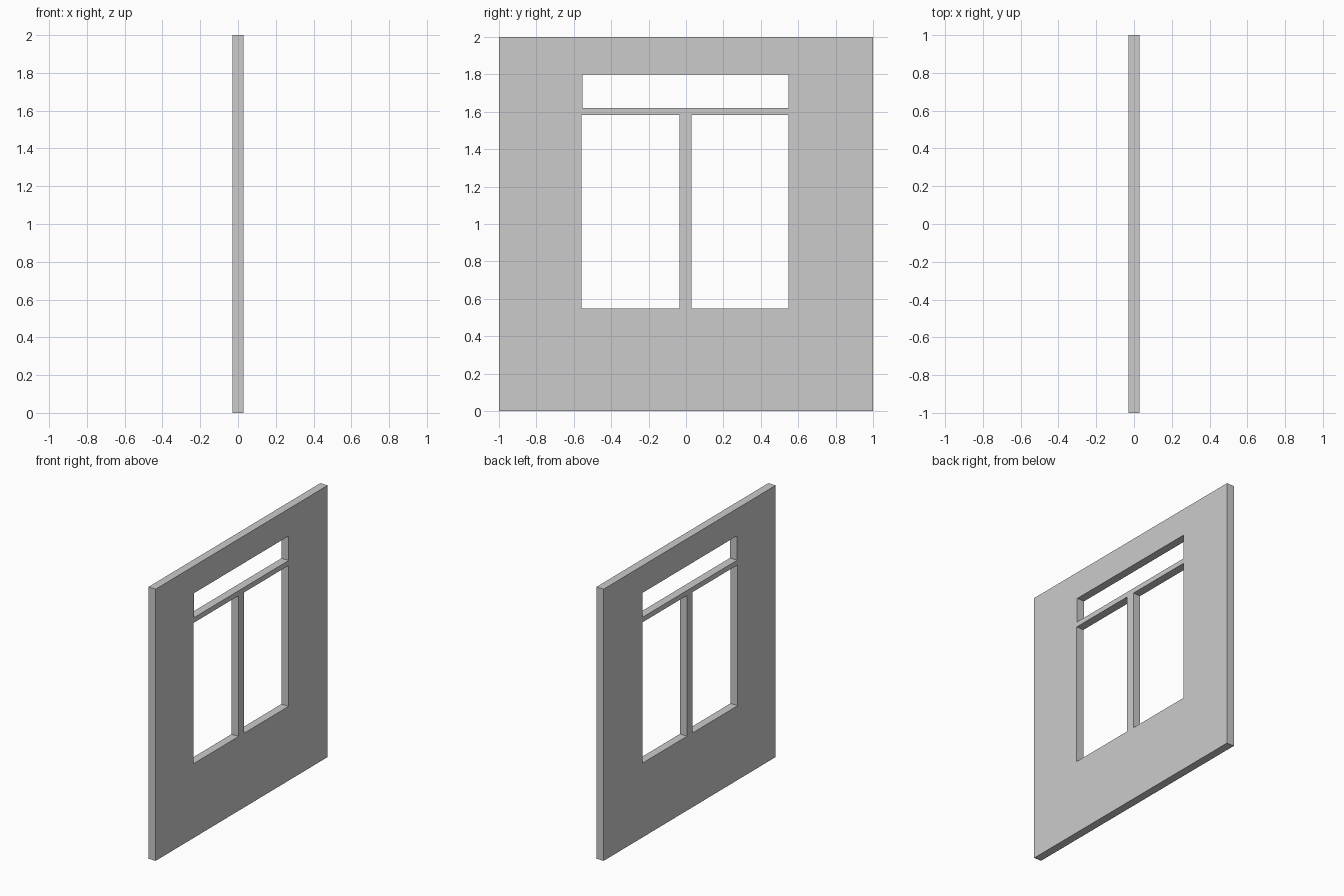
import bpy, bmesh
from mathutils import Matrix

if "Cube" in bpy.data.objects:
    bpy.data.objects.remove(bpy.data.objects["Cube"])

HALF_THICKNESS = 0.03


def add_rect(curve, y0, y1, z0, z1):
    spline = curve.splines.new('POLY')
    spline.points.add(3)
    for point, (y, z) in zip(spline.points, ((y0, z0), (y1, z0), (y1, z1), (y0, z1))):
        point.co = (y, z, 0, 1)
    spline.use_cyclic_u = True


# Wall profile: outer panel, then the openings that leave the mullion and transom
profile = bpy.data.curves.new("wall_profile", 'CURVE')
profile.dimensions = '2D'
profile.fill_mode = 'BOTH'
profile.extrude = HALF_THICKNESS
add_rect(profile, -1, 1, 0, 2)
add_rect(profile, -0.553, 0.547, 1.62, 1.80)      # transom light
add_rect(profile, -0.559, -0.035, 0.547, 1.583)   # left pane
add_rect(profile, 0.029, 0.547, 0.547, 1.583)     # right pane

wall = bpy.data.objects.new("window_wall", profile)
bpy.context.collection.objects.link(wall)
bpy.context.view_layer.objects.active = wall
wall.select_set(True)
bpy.ops.object.convert(target='MESH')
wall = bpy.context.object
wall.name = "window_wall"

# Stand the panel upright in the YZ plane and weld caps to sides
bm = bmesh.new()
bm.from_mesh(wall.data)
bm.transform(Matrix(((0, 0, 1, 0), (1, 0, 0, 0), (0, 1, 0, 0), (0, 0, 0, 1))))
bmesh.ops.remove_doubles(bm, verts=bm.verts[:], dist=0.0005)
bmesh.ops.recalc_face_normals(bm, faces=bm.faces[:])
for face in bm.faces:
    face.smooth = False
bm.to_mesh(wall.data)
bm.free()
